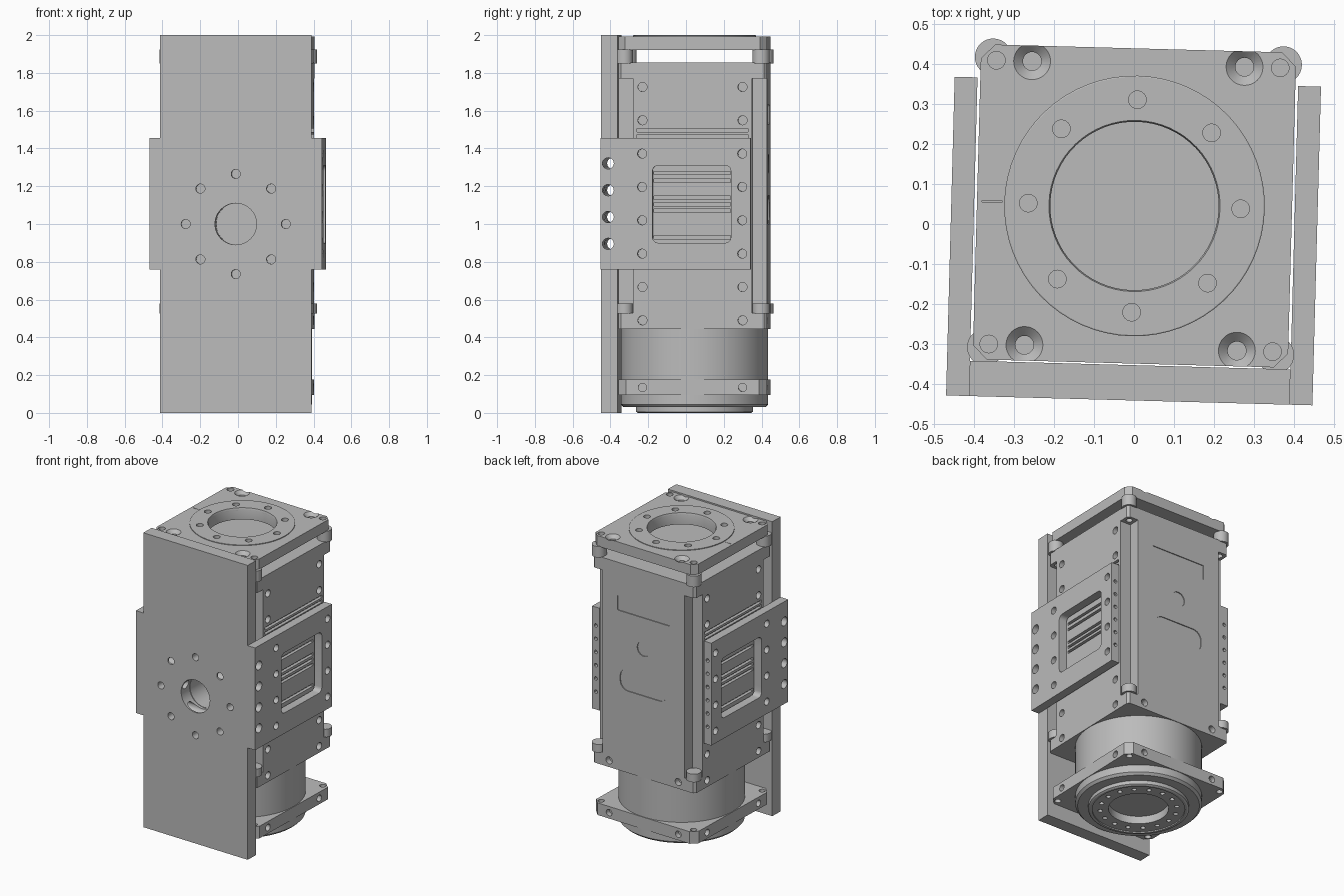
import bpy, bmesh, math
from mathutils import Matrix, Vector

if "Cube" in bpy.data.objects:
    bpy.data.objects.remove(bpy.data.objects["Cube"])

metal = bpy.data.materials.new("machined grey")
metal.use_nodes = True
GREY = (0.5, 0.5, 0.5, 1)
metal.diffuse_color = GREY
metal.node_tree.nodes["Principled BSDF"].inputs["Base Color"].default_value = GREY

TURN = -0.027      # slight turn of the whole unit about z
CY = 0.045         # y of the main axis
HALF = 0.393       # half width of the square sections
BOLT = 0.265       # bolt spacing from the axis
CORNER = 0.354     # corner hole spacing
AXES = {"z": Matrix.Identity(4),
        "x": Matrix.Rotation(math.pi / 2, 4, "Y"),
        "y": Matrix.Rotation(-math.pi / 2, 4, "X")}


def loft(bm, rings):
    """Solid through a list of closed rings of points."""
    rings = [[bm.verts.new(p) for p in ring] for ring in rings]
    n = len(rings[0])
    for a, b in zip(rings, rings[1:]):
        for i in range(n):
            j = (i + 1) % n
            bm.faces.new((a[i], a[j], b[j], b[i]))
    bm.faces.new(rings[0][::-1])
    bm.faces.new(rings[-1])


def lathe(bm, profile, centre=(0, 0, 0), axis="z", seg=64):
    """Solid of revolution from (radius, height) pairs."""
    turns = [2 * math.pi * i / seg for i in range(seg)]
    loft(bm, [[AXES[axis] @ Vector((r * math.cos(t), r * math.sin(t), h)) + Vector(centre)
               for t in turns] for r, h in profile])


def rod(bm, r, lo, hi, centre, axis="z", seg=24):
    lathe(bm, [(r, lo), (r, hi)], centre, axis, seg)


def prism(bm, pts, lo, hi, axis="z"):
    place = {"x": lambda a, b, h: (h, a, b),
             "y": lambda a, b, h: (a, h, b),
             "z": lambda a, b, h: (a, b, h)}[axis]
    loft(bm, [[place(a, b, h) for a, b in pts] for h in (lo, hi)])


def rounded(a0, a1, b0, b1, r, steps=1):
    """Rectangle outline with chamfered (steps=1) or rounded corners."""
    pts = []
    corners = [(a1 - r, b1 - r), (a0 + r, b1 - r), (a0 + r, b0 + r), (a1 - r, b0 + r)]
    for q, (a, b) in enumerate(corners):
        for i in range(steps + 1):
            t = math.pi / 2 * (q + i / steps)
            pts.append((a + r * math.cos(t), b + r * math.sin(t)))
    return pts


def box(bm, x0, x1, y0, y1, z0, z1):
    prism(bm, [(x0, y0), (x1, y0), (x1, y1), (x0, y1)], z0, z1)


def make(name, build):
    bm = bmesh.new()
    build(bm)
    bmesh.ops.recalc_face_normals(bm, faces=bm.faces)
    mesh = bpy.data.meshes.new(name)
    bm.to_mesh(mesh)
    bm.free()
    mesh.materials.append(metal)
    ob = bpy.data.objects.new(name, mesh)
    bpy.context.collection.objects.link(ob)
    return ob


def cut(ob, build):
    """Subtract the built solids from the object."""
    cutter = make("cutter", build)
    cutter.hide_render = True
    mod = ob.modifiers.new("cut", "BOOLEAN")
    mod.object, mod.operation, mod.solver = cutter, "DIFFERENCE", "EXACT"
    bpy.context.view_layer.objects.active = ob
    bpy.ops.object.modifier_apply(modifier=mod.name)
    bpy.data.objects.remove(cutter)


def four(d):
    return [(sx * d, CY + sy * d) for sx in (-1, 1) for sy in (-1, 1)]


def circle(n, r, phase=0.0):
    return [(r * math.cos(phase + 2 * math.pi * i / n), r * math.sin(phase + 2 * math.pi * i / n))
            for i in range(n)]


def square_section(bm, z0, z1, chamfer):
    prism(bm, rounded(-HALF, HALF, CY - HALF, CY + HALF, chamfer), z0, z1)


parts = []

# Front mounting plate with bolt circle and cross-drilled holes
SIDE_Z = [0.895 + 0.142 * i for i in range(4)]
front_plate = make("front_plate", lambda bm: box(bm, -0.4, 0.4, -0.44, -0.352, 0, 2))


def plate_holes(bm):
    rod(bm, 0.11, -0.5, -0.3, (0, 0, 1), "y", 48)
    for x, z in circle(8, BOLT):
        rod(bm, 0.024, -0.5, -0.3, (x, 0, 1 + z), "y")


def cross_holes(bm):
    for z in SIDE_Z:
        rod(bm, 0.03, -0.6, 0.6, (0, -0.4, z), "x")


cut(front_plate, plate_holes)
cut(front_plate, cross_holes)
parts.append(front_plate)

# Side plates with a rounded window
ROW_Z = [0.49 + 0.1765 * i for i in range(8)]


def window(bm):
    prism(bm, rounded(-0.165, 0.25, 0.9, 1.31, 0.03, 5), -0.6, 0.6, "x")
    for z in ROW_Z[2:6]:
        for y in (CY - BOLT, CY + BOLT):
            rod(bm, 0.024, -0.6, 0.6, (0, y, z), "x")


for s, side in ((1, "left"), (-1, "right")):
    x0, x1 = sorted((s * 0.4, s * 0.457))
    plate = make(side + "_side_plate", lambda bm: box(bm, x0, x1, -0.44, 0.355, 0.76, 1.455))
    cut(plate, cross_holes)
    cut(plate, window)

    def edge_holes(bm):
        for i in range(6):
            rod(bm, 0.012, 0.33, 0.4, (s * 0.428, 0, 0.88 + 0.09 * i), "y", 12)
    cut(plate, edge_holes)
    parts.append(plate)

# Main housing with corner channels, cooling grooves and bolt holes
housing = make("housing", lambda bm: square_section(bm, 0.445, 1.855, 0.015))


def channels(bm):
    for x, y in four(0.415):
        box(bm, x - 0.1, x + 0.1, y - 0.1, y + 0.1, 0.53, 1.77)


def housing_details(bm):
    for s in (-1, 1):
        lo, hi = sorted((s * 0.355, s * 0.5))
        for z in ROW_Z:
            for y in (CY - BOLT, CY + BOLT):
                rod(bm, 0.024, lo, hi, (0, y, z), "x")
        x0, x1 = sorted((s * 0.372, s * 0.5))
        for z in (0.93, 1.07, 1.105, 1.14, 1.23, 1.27):
            box(bm, x0, x1, -0.16, 0.245, z - 0.009, z + 0.009)
        for z in (1.465, 1.497):
            box(bm, x0, x1, -0.25, 0.34, z - 0.009, z + 0.009)
        rod(bm, 0.024, 0.4, 0.5, (s * BOLT, 0, ROW_Z[0]), "y")
    # shallow panels on the back
    back = CY + HALF - 0.006
    prism(bm, rounded(-0.2, 0.2, 1.53, 1.63, 0.004), back, 0.5, "y")
    prism(bm, rounded(-0.18, 0.18, 1.0, 1.15, 0.06, 6), back, 0.5, "y")
    rod(bm, 0.05, back, 0.5, (0, 0, 1.32), "y")
    rod(bm, 0.11, -0.5, -0.2, (0, 0, 1), "y", 48)


def channel_ends(bm):
    for x, y in four(CORNER):
        rod(bm, 0.02, 1.7, 1.82, (x, y, 0))


cut(housing, channels)
cut(housing, housing_details)
cut(housing, channel_ends)
parts.append(housing)

# Corner spacers under the top plate and bolt heads in the channels
for name, z0, z1 in (("top_spacers", 1.85, 1.925), ("corner_bolts", 0.525, 0.58)):
    def posts(bm):
        for x, y in four(0.362):
            rod(bm, 0.046, z0, z1, (x, y, 0), "z", 32)
    parts.append(make(name, posts))

# Top plate and raised ring
top_plate = make("top_plate", lambda bm: square_section(bm, 1.922, 1.993, 0.035))
top_ring = make("top_ring", lambda bm: lathe(bm, [(0.325, 1.985), (0.325, 1.998), (0.322, 2.0)],
                                            (0, CY, 0)))


def top_holes(bm):
    lathe(bm, [(0.21, 1.9), (0.21, 1.99), (0.217, 2.01)], (0, CY, 0))
    for x, y in circle(8, BOLT, math.pi / 2):
        rod(bm, 0.022, 1.94, 2.1, (x, CY + y, 0))
    for x, y in four(CORNER):
        rod(bm, 0.022, 1.95, 2.1, (x, y, 0))
        lathe(bm, [(0.023, 1.94), (0.023, 1.97), (0.047, 1.994), (0.047, 2.1)],
              (math.copysign(BOLT, x), y, 0), "z", 32)
    box(bm, -0.38, -0.33, CY, CY + 0.003, 1.988, 2.1)


for ob in (top_plate, top_ring):
    cut(ob, top_holes)
    parts.append(ob)

# Round neck and stepped output face
neck = make("neck", lambda bm: lathe(bm, [(0.3, 0), (0.31, 0.006), (0.31, 0.03), (0.375, 0.03),
                                          (0.39, 0.045), (0.39, 0.45)], (0, CY, 0), "z", 96))


def output_holes(bm):
    for x, y in circle(16, 0.237):
        rod(bm, 0.015, -0.1, 0.05, (x, CY + y, 0), "z", 16)


cut(neck, lambda bm: lathe(bm, [(0.285, -0.1), (0.285, 0.008), (0.185, 0.008), (0.185, 0.06)],
                           (0, CY, 0)))
cut(neck, output_holes)
parts.append(neck)

# Lower square flange
flange = make("lower_flange", lambda bm: square_section(bm, 0.095, 0.177, 0.04))


def flange_holes(bm):
    for x, y in four(CORNER):
        rod(bm, 0.02, 0, 0.3, (x, y, 0))
    for s in (-1, 1):
        for t in (-BOLT, BOLT):
            x0, x1 = sorted((s * 0.36, s * 0.5))
            rod(bm, 0.022, x0, x1, (0, CY + t, 0.135), "x")
            rod(bm, 0.022, x0, x1, (t, CY, 0.135), "y")


cut(flange, flange_holes)
parts.append(flange)

# Turn the unit and shade its round surfaces
for ob in parts:
    ob.rotation_euler.z = TURN
    bpy.ops.object.select_all(action="DESELECT")
    ob.select_set(True)
    bpy.context.view_layer.objects.active = ob
    bpy.ops.object.shade_smooth_by_angle(angle=math.radians(30))
